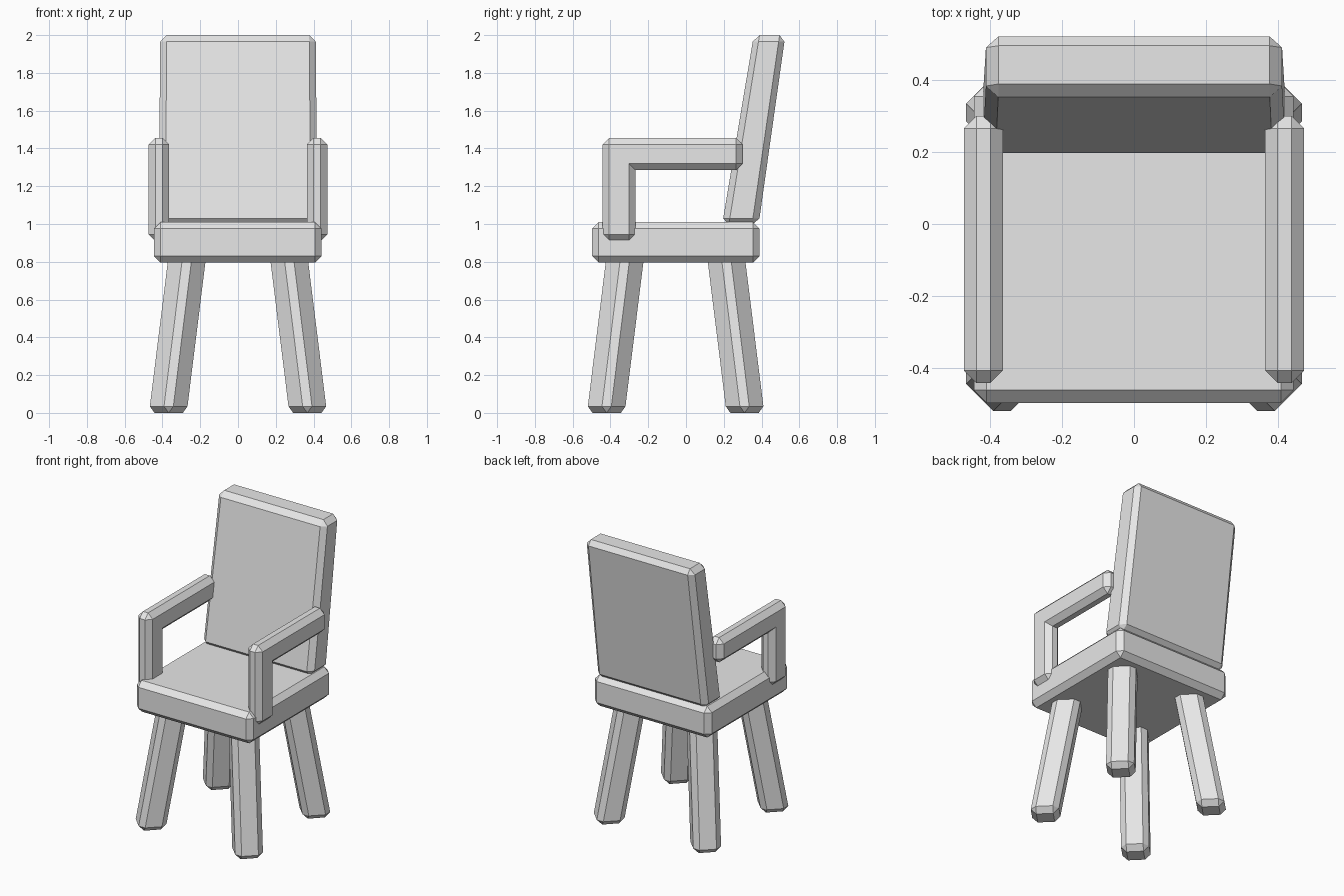
import bpy
import bmesh
from math import radians
from mathutils import Matrix, Vector

BEVEL = 0.035

old = bpy.data.objects.get("Cube")
if old:
    bpy.data.objects.remove(old, do_unlink=True)

grey = bpy.data.materials.new("light grey")
grey.use_nodes = True
grey.diffuse_color = (0.8, 0.8, 0.8, 1)
grey.node_tree.nodes["Principled BSDF"].inputs["Base Color"].default_value = (0.8, 0.8, 0.8, 1)


def finish(name, bm):
    bmesh.ops.recalc_face_normals(bm, faces=bm.faces)
    mesh = bpy.data.meshes.new(name)
    bm.to_mesh(mesh)
    bm.free()
    mesh.materials.append(grey)
    obj = bpy.data.objects.new(name, mesh)
    bpy.context.collection.objects.link(obj)
    return obj


def bevel(bm, edges):
    bmesh.ops.bevel(bm, geom=edges, offset=BEVEL, segments=1, profile=0.5, affect='EDGES')


def chamfered_box(low, high):
    low, high = Vector(low), Vector(high)
    bm = bmesh.new()
    bmesh.ops.create_cube(bm, size=1)
    bmesh.ops.scale(bm, vec=high - low, verts=bm.verts)
    bmesh.ops.translate(bm, vec=(low + high) / 2, verts=bm.verts)
    bevel(bm, bm.edges[:])
    return bm


# Seat slab
finish("seat", chamfered_box((-0.445, -0.497, 0.795), (0.443, 0.39, 1.01)))

# Backrest: upright slab, leaned back and slightly tapered
bm = chamfered_box((-0.42, -0.096, 0.995), (0.42, 0.096, 2.0))
for v in bm.verts:
    t = (v.co.z - 1.03) / 0.935
    v.co.x *= 1 - 0.02 * t
    v.co.y = v.co.y * (1 - 0.125 * t) + 0.293 + 0.144 * t
finish("backrest", bm)

# Legs: chamfered posts turned a quarter corner, splayed outward at the floor
for side, sx in (("left", 1), ("right", -1)):
    for end, sy in (("front", -1), ("back", 1)):
        bm = chamfered_box((-0.088, -0.088, 0), (0.088, 0.088, 0.9))
        bmesh.ops.rotate(bm, cent=(0, 0, 0), matrix=Matrix.Rotation(radians(45), 3, 'Z'), verts=bm.verts)
        for v in bm.verts:
            inward = 0.125 * max(v.co.z - 0.04, 0)
            v.co.x += sx * (0.367 - inward)
            v.co.y += sy * (0.365 - inward) - 0.055
        finish(f"{end}_{side}_leg", bm)

# Armrests: L profile extruded sideways, all but the inner elbow chamfered
profile = [(-0.442, 0.91), (-0.267, 0.91), (-0.267, 1.285),
           (0.3, 1.285), (0.3, 1.455), (-0.442, 1.455)]
for side, sx in (("left", 1), ("right", -1)):
    bm = bmesh.new()
    face = bm.faces.new([bm.verts.new((sx * 0.364, y, z)) for y, z in profile])
    ext = bmesh.ops.extrude_face_region(bm, geom=[face])
    # keep the starting cap so that the solid is closed
    moved = [g for g in ext["geom"] if isinstance(g, bmesh.types.BMVert)]
    bmesh.ops.translate(bm, vec=(sx * 0.109, 0, 0), verts=moved)
    if any(e.is_boundary for e in bm.edges):
        bmesh.ops.holes_fill(bm, edges=[e for e in bm.edges if e.is_boundary])
    bmesh.ops.recalc_face_normals(bm, faces=bm.faces)
    elbow = Vector((-0.267, 1.285))
    edges = [e for e in bm.edges
             if any((v.co.yz - elbow).length > 0.001 for v in e.verts)]
    bevel(bm, edges)
    finish(f"{side}_armrest", bm)
